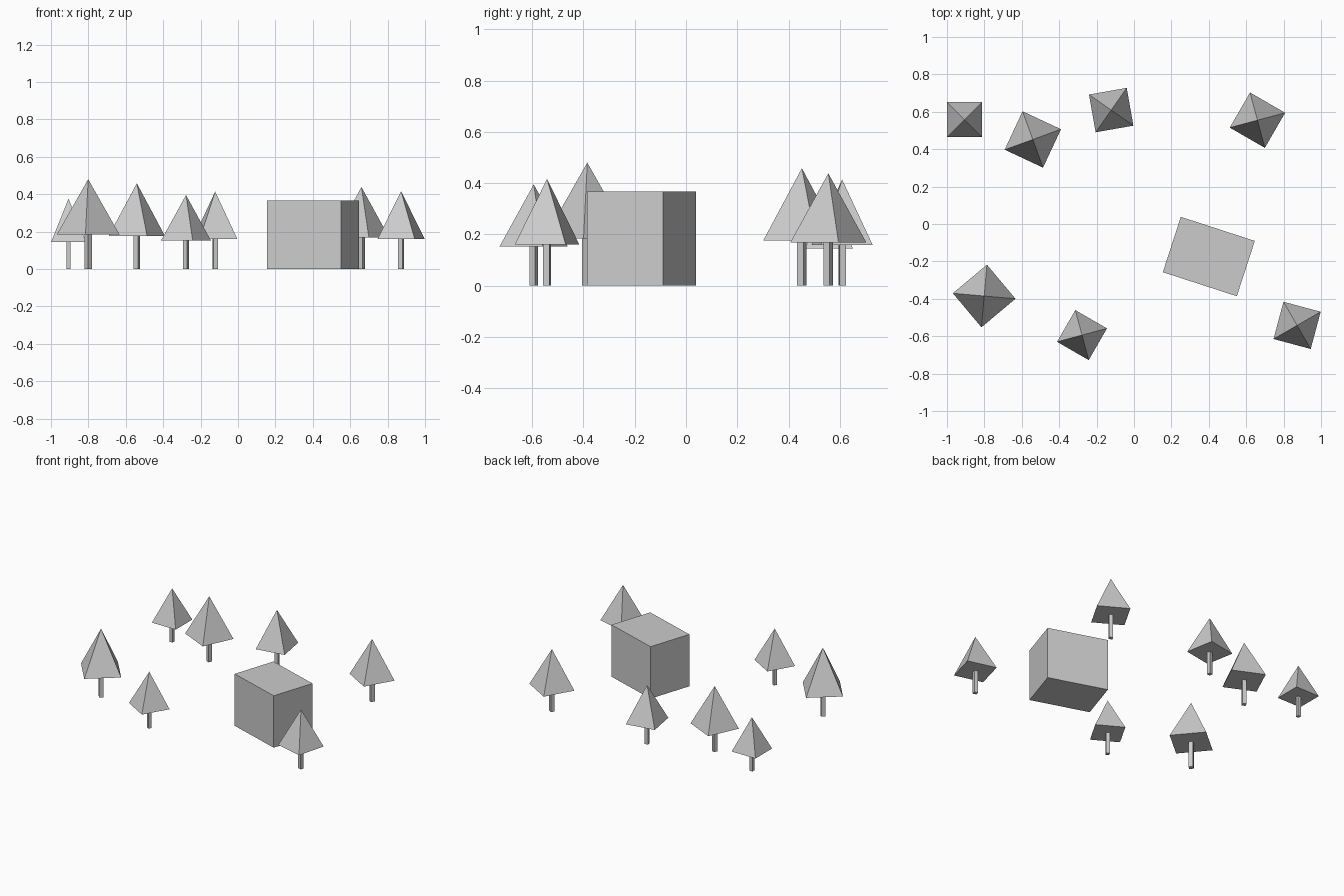
import bpy
from math import radians, sqrt

if "Cube" in bpy.data.objects:
    bpy.data.objects.remove(bpy.data.objects["Cube"])


def place(obj, name, scale, angle):
    obj.name = name
    obj.scale = scale
    obj.rotation_euler[2] = radians(angle)
    return obj


def box(name, x, y, z0, size, angle):
    bpy.ops.mesh.primitive_cube_add(size=1, location=(x, y, z0 + size[2] / 2))
    return place(bpy.context.object, name, size, angle)


def tree(i, x, y, h, angle):
    base = 0.385 * h      # underside of the foliage
    side = 0.495 * h      # foliage width
    # square trunk
    box(f"tree_trunk_{i}", x, y, 0, (0.06 * h, 0.06 * h, base + 0.01), angle)
    # four-sided foliage pyramid
    bpy.ops.mesh.primitive_cone_add(vertices=4, radius1=side / sqrt(2), radius2=0,
                                    depth=h - base, location=(x, y, (h + base) / 2))
    place(bpy.context.object, f"tree_foliage_{i}", (1, 1, 1), angle + 45)


# block-shaped building
box("building", 0.40, -0.174, 0, (0.416, 0.311, 0.367), -18)

# trees: x, y, height, turn
trees = [
    (-0.906, 0.558, 0.376, 0),
    (-0.541, 0.452, 0.458, -25),
    (-0.122, 0.609, 0.414, 10),
    (0.660, 0.555, 0.438, -30),
    (-0.801, -0.385, 0.480, -50),
    (-0.278, -0.594, 0.395, -30),
    (0.872, -0.542, 0.416, -15),
]
for i, t in enumerate(trees, 1):
    tree(i, *t)
